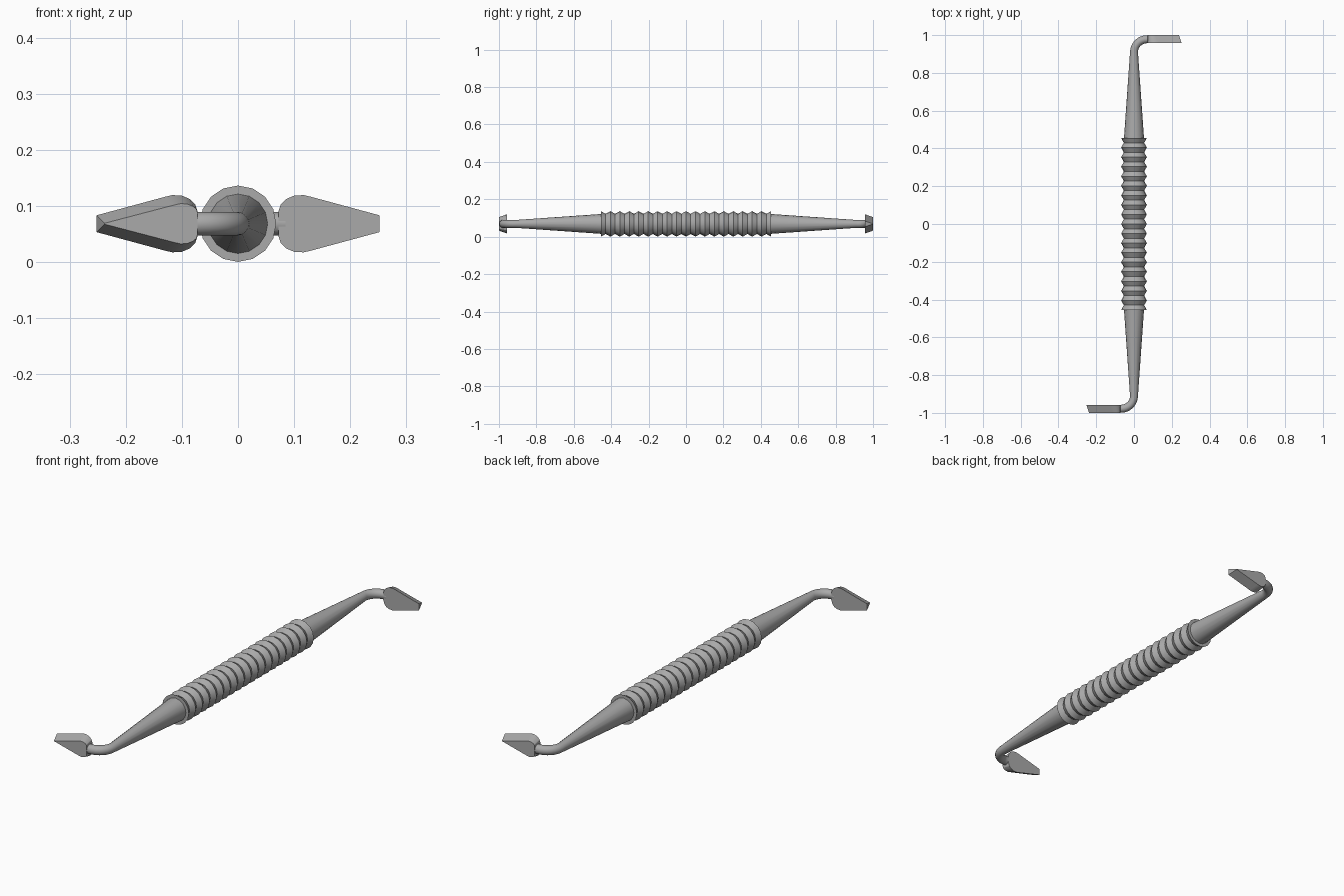
import bpy, bmesh, math
from mathutils import Vector

if "Cube" in bpy.data.objects:
    bpy.data.objects.remove(bpy.data.objects["Cube"])

AXIS = 0.0685
SIDES = 16

steel = bpy.data.materials.new("brushed steel grey")
steel.use_nodes = True
steel.diffuse_color = (0.4, 0.4, 0.4, 1)
steel.node_tree.nodes["Principled BSDF"].inputs["Base Color"].default_value = (0.4, 0.4, 0.4, 1)


def finish(bm, name, turned, angle):
    bmesh.ops.recalc_face_normals(bm, faces=bm.faces)
    mesh = bpy.data.meshes.new(name)
    bm.to_mesh(mesh)
    bm.free()
    mesh.materials.append(steel)
    obj = bpy.data.objects.new(name, mesh)
    bpy.context.collection.objects.link(obj)
    obj.location.z = AXIS
    obj.rotation_euler.z = math.pi if turned else 0
    bpy.ops.object.select_all(action='DESELECT')
    obj.select_set(True)
    bpy.context.view_layer.objects.active = obj
    bpy.ops.object.shade_smooth_by_angle(angle=math.radians(angle))


def loft(bm, loops):
    """Skin a list of equal vertex loops and cap both ends."""
    for a, b in zip(loops, loops[1:]):
        for i in range(len(a)):
            j = (i + 1) % len(a)
            bm.faces.new((a[i], a[j], b[j], b[i]))
    bm.faces.new(loops[0])
    bm.faces.new(loops[-1])


def sweep(path, name, turned=False, angle=30):
    """Round section along (x, y, radius, heading) stations in the level plane."""
    bm = bmesh.new()
    loops = []
    for x, y, r, heading in path:
        side = Vector((math.cos(heading), -math.sin(heading), 0))
        ring = []
        for k in range(SIDES):
            t = math.tau * k / SIDES
            ring.append(bm.verts.new(Vector((x, y, 0)) + side * r * math.cos(t)
                                     + Vector((0, 0, r * math.sin(t)))))
        loops.append(ring)
    loft(bm, loops)
    finish(bm, name, turned, angle)


# Ribbed grip: alternating crests and grooves
ribs = 18
grip = []
for k in range(2 * ribs + 1):
    y = -0.455 + 0.91 * k / (2 * ribs)
    grip.append((0, y, 0.054 if k % 2 else 0.068, 0))
sweep(grip, "ribbed_grip", angle=25)

# Tapered shank with a quarter bend towards the blade
bend = 0.068
shank = [(0, 0.44, 0.054, 0), (0, 0.91, 0.021, 0)]
for k in range(1, 9):
    a = math.pi / 2 * k / 8
    shank.append((bend * (1 - math.cos(a)), 0.91 + bend * math.sin(a), 0.021, a))
shank.append((0.085, 0.978, 0.021, math.pi / 2))


def blade(name, turned):
    """Rounded heel narrowing to a chisel tip, bevelled to a point outside."""
    half = [(0.072, 0.022), (0.076, 0.034), (0.086, 0.044), (0.1, 0.05),
            (0.117, 0.051), (0.13, 0.048), (0.252, 0.015)]
    outer = [(0.072, 0.019), (0.074, 0.026), (0.08, 0.031), (0.09, 0.035),
             (0.102, 0.036), (0.115, 0.033), (0.238, 0.0008)]
    bm = bmesh.new()
    loops = []
    for pts, y in ((half, 0.958), (outer, 1.0)):
        outline = pts + [(x, -z) for x, z in reversed(pts)]
        loops.append([bm.verts.new((x, y, z)) for x, z in outline])
    loft(bm, loops)
    finish(bm, name, turned, 28)


for label, turned in (("back", False), ("front", True)):
    sweep(shank, label + "_shank", turned)
    blade(label + "_blade", turned)
